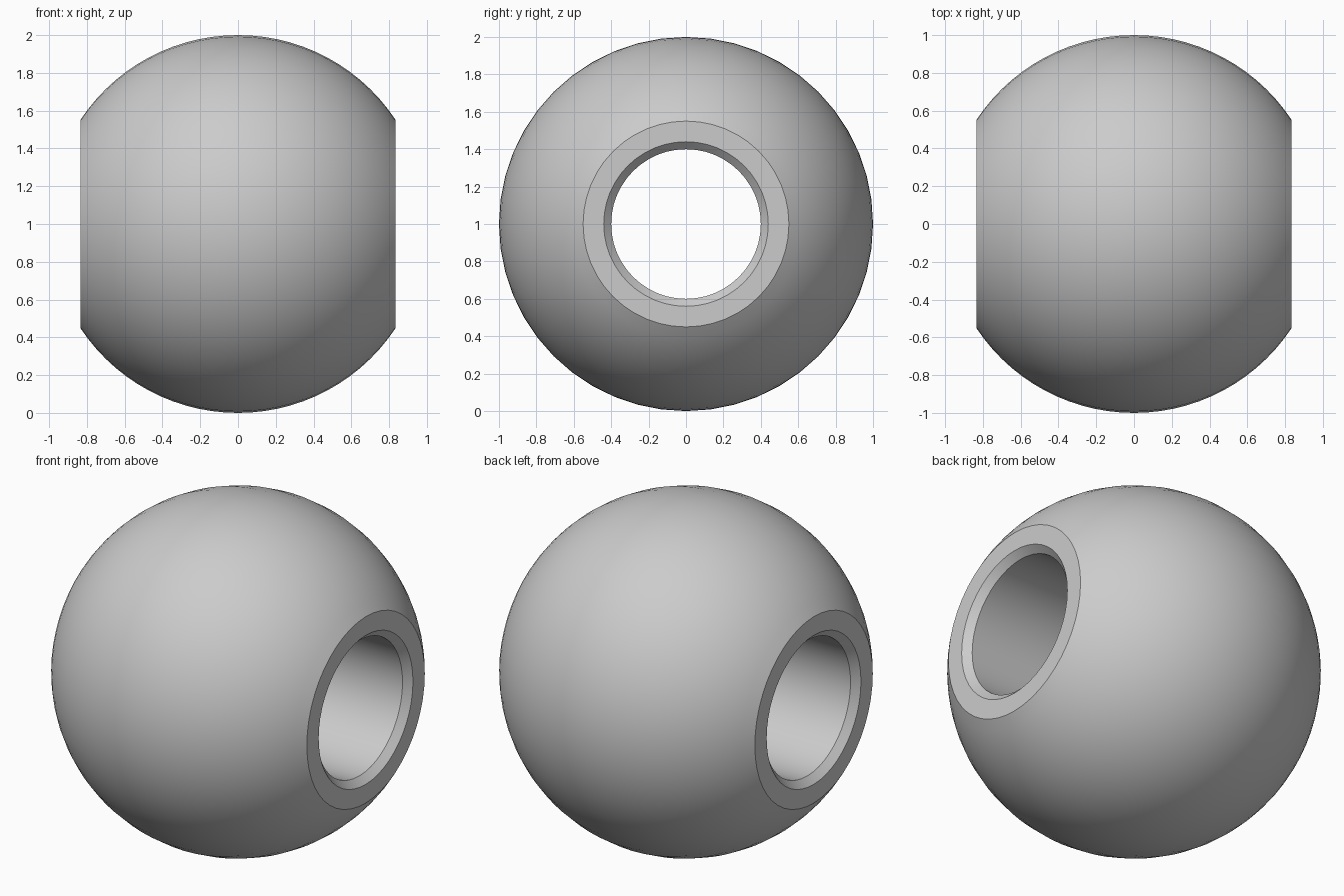
import bpy, bmesh, math
from mathutils import Matrix, Vector

cube = bpy.data.objects.get("Cube")
if cube:
    bpy.data.objects.remove(cube, do_unlink=True)

RADIUS, HALF_WIDTH = 1.0, 0.835
BORE, CHAMFER = 0.40, 0.04
SEGMENTS, ARC_STEPS = 48, 28

grey = bpy.data.materials.new("satin grey")
grey.use_nodes = True
colour = (0.6, 0.6, 0.6, 1)
grey.diffuse_color = colour
grey.node_tree.nodes["Principled BSDF"].inputs["Base Color"].default_value = colour

# Closed cross-section: spherical arc, flat ends, chamfers and bore
limit = math.asin(HALF_WIDTH / RADIUS)
angles = [limit * (2 * i / ARC_STEPS - 1) for i in range(ARC_STEPS + 1)]
profile = [(RADIUS * math.sin(a), RADIUS * math.cos(a)) for a in angles]
profile += [(HALF_WIDTH, BORE + CHAMFER), (HALF_WIDTH - CHAMFER, BORE),
            (CHAMFER - HALF_WIDTH, BORE), (-HALF_WIDTH, BORE + CHAMFER)]

# Revolve the section around the x axis
bm = bmesh.new()
verts = [bm.verts.new((x, 0, r)) for x, r in profile]
edges = [bm.edges.new((v, verts[(i + 1) % len(verts)])) for i, v in enumerate(verts)]
bmesh.ops.spin(bm, geom=verts + edges, cent=(0, 0, 0), axis=(1, 0, 0),
               angle=math.tau, steps=SEGMENTS, use_merge=True)
bmesh.ops.remove_doubles(bm, verts=bm.verts, dist=0.0001)
bmesh.ops.recalc_face_normals(bm, faces=bm.faces)
bmesh.ops.translate(bm, verts=bm.verts, vec=(0, 0, RADIUS))

mesh = bpy.data.meshes.new("bored_ball")
bm.to_mesh(mesh)
bm.free()
mesh.materials.append(grey)
ball = bpy.data.objects.new("bored_ball", mesh)
bpy.context.collection.objects.link(ball)

# Smooth curved walls, crisp rims
bpy.ops.object.select_all(action="DESELECT")
ball.select_set(True)
bpy.context.view_layer.objects.active = ball
bpy.ops.object.shade_smooth_by_angle(angle=math.radians(30))
